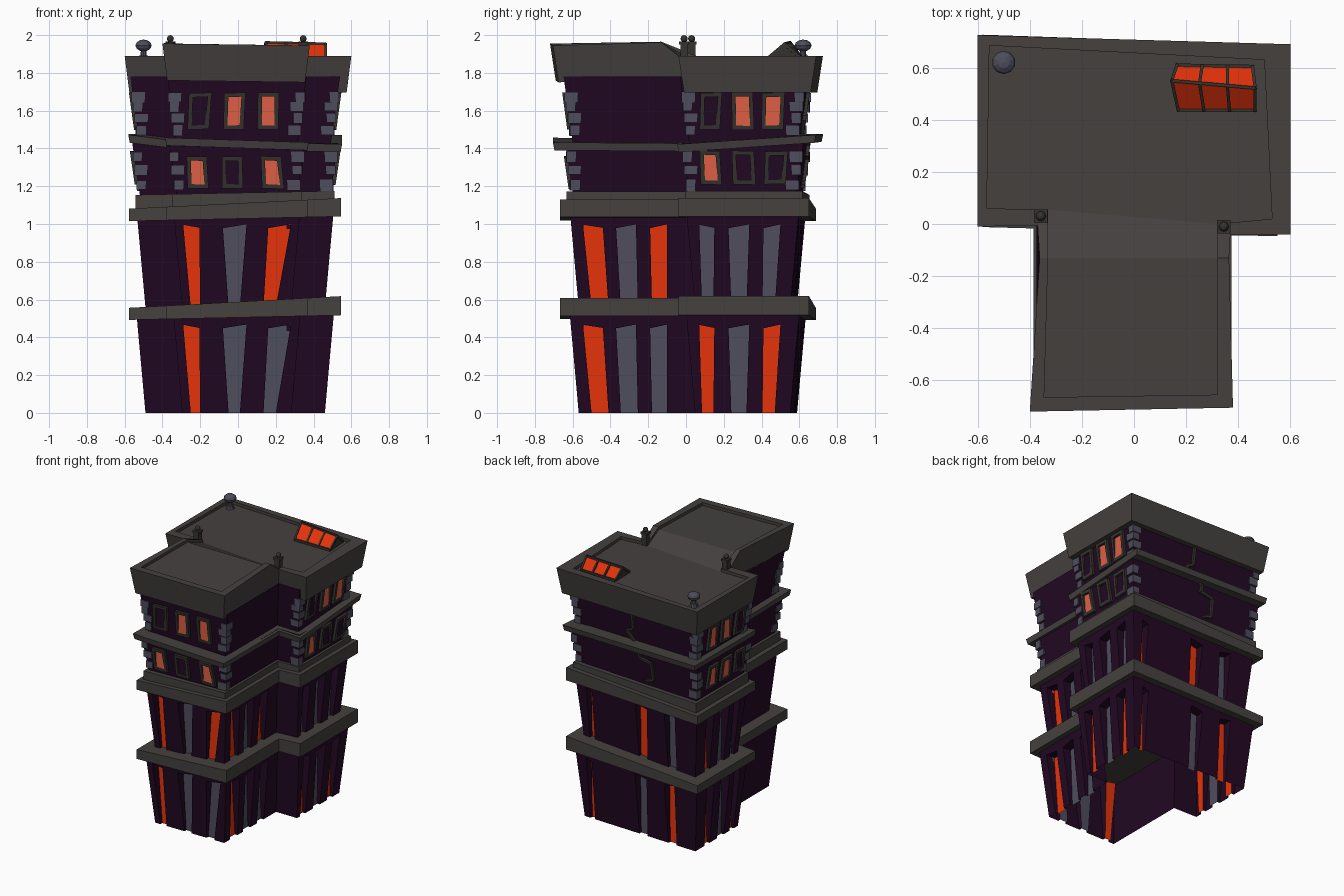
import bpy, bmesh, math, random
from mathutils import Vector, Matrix

if "Cube" in bpy.data.objects:
    bpy.data.objects.remove(bpy.data.objects["Cube"])
random.seed(4)

NAMES = ["wall_purple", "stone_grey", "slate_blue", "glow_red", "lit_pane", "frame_dark"]
COLS = [(.0155, .0026, .0165), (.058, .052, .049), (.076, .074, .108),
        (.78, .033, .003), (.74, .118, .06), (.036, .034, .028)]
MATS = []
for n, c in zip(NAMES, COLS):
    m = bpy.data.materials.new(n)
    m.diffuse_color = (*c, 1)
    m.use_nodes = True
    m.node_tree.nodes["Principled BSDF"].inputs["Base Color"].default_value = m.diffuse_color
    MATS.append(m)
PUR, STONE, SLATE, RED, LIT, DARK = range(6)

# T-shaped plan: base corner and the direction it moves when offset outward
PLAN = [(-.49, .588, -1, 1), (.46, .552, 1, 1), (.46, .048, 1, -1), (.283, .05, 1, -1),
        (.283, -.568, 1, -1), (-.295, -.568, -1, -1), (-.295, .075, -1, -1), (-.49, .08, -1, -1)]
BACK, RIGHT, WING_R, FRONT, LEFT = 0, 1, 3, 4, 7


def plan(d):
    return [(x + sx * d, y + sy * d) for x, y, sx, sy in PLAN]


def finish(name, bm, merge=True):
    if merge:
        bmesh.ops.remove_doubles(bm, verts=bm.verts, dist=1e-5)
    bmesh.ops.recalc_face_normals(bm, faces=bm.faces)
    me = bpy.data.meshes.new(name)
    bm.to_mesh(me)
    bm.free()
    for m in MATS:
        me.materials.append(m)
    ob = bpy.data.objects.new(name, me)
    bpy.context.collection.objects.link(ob)
    return ob


def face(bm, pts, mat):
    f = bm.faces.new([bm.verts.new(p) for p in pts])
    f.material_index = mat


def box8(bm, lo, hi, mat):
    """Solid between two matching outlines."""
    face(bm, lo, mat)
    face(bm, hi, mat)
    n = len(lo)
    for i in range(n):
        j = (i + 1) % n
        face(bm, [lo[i], lo[j], hi[j], hi[i]], mat)


def box(bm, c, s, mat, rot=0):
    M = Matrix.Translation(c) @ Matrix.Rotation(rot, 4, 'Z')
    q = [(-1, -1), (1, -1), (1, 1), (-1, 1)]
    lo, hi = [[M @ Vector((a * s[0] / 2, b * s[1] / 2, k * s[2] / 2)) for a, b in q] for k in (-1, 1)]
    box8(bm, lo, hi, mat)


def ball(bm, c, r, mat, flat=1):
    vs = bmesh.ops.create_uvsphere(bm, u_segments=10, v_segments=6, radius=r,
                                   matrix=Matrix.Translation(c) @ Matrix.Diagonal((1, 1, flat, 1)))["verts"]
    for f in {f for v in vs for f in v.link_faces}:
        f.material_index = mat


class Wall:
    """One leaning wall: at(c, z, o) takes the coordinate along it, height, outward offset."""
    def __init__(self, e, z0, z1, d0, d1):
        self.e, self.z0, self.z1, self.d0, self.d1 = e, z0, z1, d0, d1
        self.ax = 0 if e % 2 == 0 else 1

    def d(self, z):
        return self.d0 + (self.d1 - self.d0) * (z - self.z0) / (self.z1 - self.z0)

    def ends(self, z):
        p = plan(self.d(z))
        return sorted((p[self.e][self.ax], p[(self.e + 1) % 8][self.ax]))

    def at(self, c, z, o=0):
        p = plan(self.d(z))
        a, b = p[self.e], p[(self.e + 1) % 8]
        s = (1, 1, -1, 1, -1, -1, -1, -1)[self.e]
        t = (c - a[self.ax]) / (b[self.ax] - a[self.ax])
        k = a[1 - self.ax] * (1 - t) + b[1 - self.ax] * t + s * o
        return Vector((c, k, z)) if self.ax == 0 else Vector((k, c, z))


# Lower storeys: tall recessed windows (bottom pair, top pair, colour), panes set upright
def storey(name, z0, z1, d0, d1, wins):
    bm = bmesh.new()
    for e in range(8):
        w = Wall(e, z0, z1, d0, d1)
        prev = [(w.ends(z0)[0], z0), (w.ends(z1)[0], z1)]
        for i, (b0, b1, t0, t1, mat) in enumerate(wins.get(e, [])):
            tilt = (-.008, .01, .01)[i % 3]
            za, zb = z1 - .062 - tilt, z1 - .062 + tilt
            left = [(b0, z0), (t0, za), (t0, z1)]
            right = [(b1, z0), (t1, zb), (t1, z1)]
            face(bm, [w.at(*p) for p in prev + left[::-1]], PUR)
            face(bm, [w.at(*p) for p in (left[1], right[1], right[2], left[2])], PUR)
            hole = [left[0], right[0], right[1], left[1]]
            back = [w.at(*p, -.022 - .1 * (p[1] - z0)) for p in hole]
            face(bm, back, mat)
            for k in (1, 2, 3):
                j = (k + 1) % 4
                face(bm, [w.at(*hole[k]), w.at(*hole[j]), back[j], back[k]], PUR)
            prev = right
        face(bm, [w.at(*p) for p in prev + [(w.ends(z1)[1], z1), (w.ends(z0)[1], z0)]], PUR)
    return finish(name, bm)


SHAPES = {
    FRONT: [(-.25, -.20, -.29, -.205), (-.05, .01, -.08, .045), (.135, .20, .16, .28)],
    WING_R: [(-.50, -.41, -.545, -.44), (-.345, -.255, -.37, -.265), (-.18, -.10, -.19, -.10)],
    RIGHT: [(.085, .145, .07, .15), (.24, .32, .225, .335), (.405, .47, .41, .50)],
    LEFT: [(.13, .18, .11, .18), (.25, .33, .235, .34), (.42, .48, .42, .51)],
    BACK: [(-.33, -.26, -.34, -.25), (-.08, -.01, -.10, .0), (.37, .41, .37, .42)]}


def coloured(rule):
    return {e: [s + (RED if k == 'r' else SLATE,) for s, k in zip(SHAPES[e], rule[e])] for e in SHAPES}


storey("ground_storey", 0, .52, 0, .047,
       coloured({FRONT: "rgg", WING_R: "rgg", RIGHT: "rgr", LEFT: "rgr", BACK: "rgr"}))
storey("second_storey", .56, 1.05, 0, .045,
       coloured({FRONT: "rgr", WING_R: "rgr", RIGHT: "ggg", LEFT: "ggr", BACK: "grr"}))
S3, S4 = (1.10, 1.43, .022, .07), (1.43, 1.78, .032, .08)
storey("third_storey", *S3, {})
storey("fourth_storey", *S4, {})


# Ledges between storeys, tilted by per-corner heights and stretched slightly in depth
def ledge(name, d, lo, hi, flare=0., deep=1.02):
    bm = bmesh.new()
    a = [(x, y * deep, lo(i, x)) for i, (x, y) in enumerate(plan(d))]
    b = [(x, y * deep, hi(i, x)) for i, (x, y) in enumerate(plan(d + flare))]
    for i in range(8):
        j = (i + 1) % 8
        face(bm, [a[i], a[j], b[j], b[i]], STONE)
    for r in (a, b):
        face(bm, [r[i] for i in (0, 1, 2, 3, 6, 7)], STONE)
        face(bm, [r[i] for i in (3, 4, 5, 6)], STONE)
    return finish(name, bm)


ledge("lower_ledge", .086, lambda i, x: .505 + .022 * x, lambda i, x: .588 + .055 * x)
ledge("middle_ledge", .086, lambda i, x: 1.028 + .022 * x, lambda i, x: 1.11 + .05 * x)
ledge("plinth", .052, lambda i, x: 1.08, lambda i, x: 1.165 + .02 * x)
BAND = [1.435, 1.43, 1.38, 1.385, 1.39, 1.415, 1.405, 1.43]
ledge("upper_band", .083, lambda i, x: BAND[i], lambda i, x: BAND[i] + .042, .008, 1.07)

# Roof cornice with a raised front wing and a shallow sunken deck
OUT = [(-.60, .725, 1.89), (.60, .69, 1.89), (.60, -.04, 1.89), (.37, -.04, 1.89), (.365, -.13, 1.962),
       (.38, -.705, 1.945), (-.40, -.72, 1.955), (-.362, -.13, 1.965), (-.37, -.005, 1.89), (-.60, -.01, 1.89)]
INN = [(-.555, .685), (.50, .63), (.53, .02), (.32, .0), (.32, -.13),
       (.32, -.655), (-.345, -.665), (-.33, -.13), (-.33, .055), (-.565, .06)]
SG = [(-1, 1), (1, 1), (1, -1), (1, -1), (1, 0), (1, -1), (-1, -1), (-1, 0), (-1, -1), (-1, -1)]
low = [(x - .025 * s, y - .03 * t, z - .195) for (x, y, z), (s, t) in zip(OUT, SG)]
rim = [(x, y, o[2]) for (x, y), o in zip(INN, OUT)]
deck = [(x, y, z - .022) for x, y, z in rim]
bm = bmesh.new()
for a, b in ((low, OUT), (OUT, rim), (rim, deck)):
    for i in range(10):
        j = (i + 1) % 10
        face(bm, [a[i], a[j], b[j], b[i]], STONE)
for r in (low, deck):
    for ids in ((0, 1, 2, 3, 8, 9), (3, 4, 7, 8), (4, 5, 6, 7)):
        face(bm, [r[i] for i in ids], STONE)
finish("roof_cornice", bm)

# Framed upper windows: (centre, lit) for each wall
frames, panes = bmesh.new(), bmesh.new()


def window(w, c, z0, z1, lit):
    k = random.uniform(-.009, .009)
    h = random.uniform(.038, .044)

    def ring(m):
        return [(c - h + m - k * .5, z0 + m), (c + h - m - k, z0 + m + k * .5),
                (c + h - m + k, z1 - m), (c - h + m + k * .5, z1 - m - k * .5)]
    a, b = ring(-.016), ring(.006)
    for i in range(4):
        j = (i + 1) % 4
        q = [a[i], a[j], b[j], b[i]]
        box8(frames, [w.at(*p, -.01) for p in q], [w.at(*p, .019) for p in q], DARK)
    lean = [.017, .017, .002, .002]
    box8(panes, [w.at(*p, o - .006) for p, o in zip(b, lean)],
         [w.at(*p, o) for p, o in zip(b, lean)], LIT if lit else PUR)


for cs3, l3, cs4, l4, e in (
        ((-.215, -.03, .18), (1, 0, 1), (-.205, -.02, .16), (0, 1, 1), FRONT),
        ((.13, .305, .475), (1, 0, 0), (.13, .30, .46), (0, 1, 1), RIGHT),
        ((.15, .31, .47), (0, 1, 1), (.15, .31, .47), (0, 1, 1), LEFT)):
    up = .03 if e != FRONT else 0
    for c, l in zip(cs3, l3):
        window(Wall(e, *S3), c, 1.205 + up * .7, 1.34 + up, l)
    for c, l in zip(cs4, l4):
        window(Wall(e, *S4), c, 1.515, 1.68, l)
finish("window_frames", frames, False)
finish("window_panes", panes, False)

# Corner stones on the six outer corners
bm = bmesh.new()
for i in (0, 1, 2, 4, 5, 7):
    bx, by, sx, sy = PLAN[i]
    for S, zs in ((S3, (1.205, 1.285, 1.355)), (S4, (1.495, 1.56, 1.62, 1.67))):
        for n, z in enumerate(zs):
            d = Wall(0, *S).d(z) + .008
            wx, wy = ((.07, .05), (.05, .07))[(n + i) % 2]
            box(bm, (bx + sx * (d - wx / 2), by + sy * (d - wy / 2), z),
                (wx, wy, random.uniform(.045, .06)), SLATE, random.uniform(-.08, .08))
finish("corner_stones", bm, False)

# Crooked pipe on the back wall
bm = bmesh.new()
pipe = [(.0, 1.73), (.0, 1.57), (.06, 1.54), (.0, 1.47), (-.06, 1.42), (-.06, 1.37),
        (-.16, 1.35), (-.165, 1.22), (-.1, 1.20)]
for (x0, z0), (x1, z1) in zip(pipe, pipe[1:]):
    n = Vector((z0 - z1, x1 - x0)).normalized() * .009
    q = [(x0 - n.x, z0 - n.y), (x1 - n.x, z1 - n.y), (x1 + n.x, z1 + n.y), (x0 + n.x, z0 + n.y)]
    lo, hi = [[Wall(BACK, *(S3 if z < 1.43 else S4)).at(x, z, o) for x, z in q] for o in (-.01, .018)]
    box8(bm, lo, hi, DARK)
finish("back_pipe", bm, False)

# Skylight: two sloping rows of three red panes with dark bars
bm = bmesh.new()
ridge = [Vector((.145, .55, 1.96)), Vector((.465, .522, 1.953))]
for eave in ([Vector((.17, .435, 1.88)), Vector((.465, .435, 1.88))],
             [Vector((.165, .61, 1.88)), Vector((.455, .605, 1.88))]):
    face(bm, [eave[0], eave[1], ridge[1], ridge[0]], RED)
    bars = [(eave[0].lerp(eave[1], t), ridge[0].lerp(ridge[1], t)) for t in (0, 1 / 3, 2 / 3, 1)]
    for a, b in bars + [tuple(eave), tuple(ridge)]:
        u = (b - a).normalized()
        s = u.cross(Vector((0, 0, 1))).normalized() * .006
        n = s.cross(u).normalized() * .008
        q = [s + n, s - n, -s - n, -s + n]
        box8(bm, [a + v for v in q], [b + v for v in q], DARK)
for r, es in ((ridge[0], (.17, .165)), (ridge[1], (.465, .455))):
    face(bm, [r, (es[0], .435, 1.87), (es[1], .605, 1.87)], DARK)
finish("skylight", bm, False)

# Roof posts at the inner corners and the round finial
bm = bmesh.new()
for x, y in ((-.358, .03), (.345, -.01)):
    box(bm, (x, y, 1.91), (.04, .04, .10), DARK)
    box(bm, (x, y, 1.958), (.052, .052, .016), DARK)
    ball(bm, (x, y, 1.981), .019, DARK)
finish("roof_posts", bm, False)
bm = bmesh.new()
for z, r, h in ((1.878, .032, .03), (1.905, .018, .04)):
    bmesh.ops.create_cone(bm, cap_ends=True, segments=10, radius1=r, radius2=r * .8, depth=h,
                          matrix=Matrix.Translation((-.5, .62, z)))
for f in bm.faces:
    f.material_index = SLATE
ball(bm, (-.5, .62, 1.945), .045, SLATE, .7)
finish("roof_finial", bm, False)
